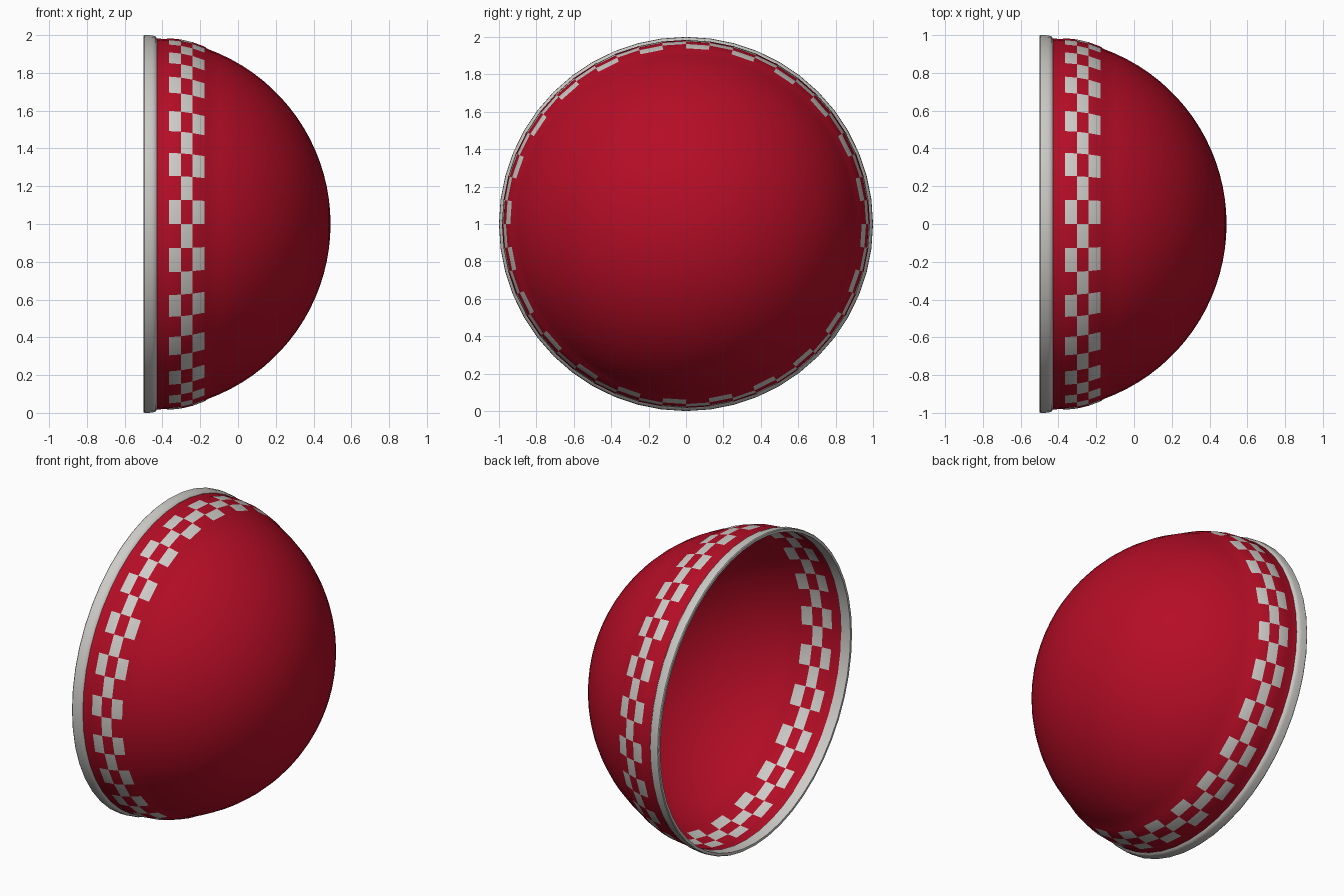
import bpy, bmesh, math

if "Cube" in bpy.data.objects:
    bpy.data.objects.remove(bpy.data.objects["Cube"])

SEGMENTS = 48            # one segment per checker cell
RADIUS, CENTRE = 0.985, -0.495


def material(name, colour):
    m = bpy.data.materials.new(name)
    m.diffuse_color = (*colour, 1.0)
    m.use_nodes = True
    m.node_tree.nodes["Principled BSDF"].inputs["Base Color"].default_value = m.diffuse_color
    return m


red = material("red", (0.46, 0.004, 0.019))
white = material("warm white", (0.61, 0.60, 0.57))


def revolve(name, profile, materials, closed=False, rule=None):
    """Spin (x, radius) points about the x axis; rule picks each face's material."""
    bm = bmesh.new()
    rings = []
    for x, r in profile:
        if r < 1e-4:
            rings.append([bm.verts.new((x, 0, 1))] * SEGMENTS)
            continue
        ring = []
        for j in range(SEGMENTS):
            a = 2 * math.pi * j / SEGMENTS
            ring.append(bm.verts.new((x, -r * math.cos(a), 1 + r * math.sin(a))))
        rings.append(ring)
    n = len(rings)
    for i in range(n if closed else n - 1):
        a, b = rings[i], rings[(i + 1) % n]
        for j in range(SEGMENTS):
            k = (j + 1) % SEGMENTS
            corners = list(dict.fromkeys((a[j], b[j], b[k], a[k])))
            face = bm.faces.new(corners)
            if rule:
                face.material_index = rule(i, j)
    mesh = bpy.data.meshes.new(name)
    bm.to_mesh(mesh)
    bm.free()
    for m in materials:
        mesh.materials.append(m)
    obj = bpy.data.objects.new(name, mesh)
    bpy.context.collection.objects.link(obj)
    bpy.ops.object.select_all(action='DESELECT')
    obj.select_set(True)
    bpy.context.view_layer.objects.active = obj
    bpy.ops.object.shade_smooth_by_angle(angle=math.radians(40))
    return obj


def sphere_point(x, lift=0.0):
    return x, math.sqrt(max(RADIUS ** 2 - (x - CENTRE) ** 2, 0)) + lift


# Dome: thin open shell with a slightly raised checkered strip
strip = [(-0.44, 0), (-0.385, 0), (-0.365, 0.007), (-0.302, 0.011),
         (-0.24, 0.011), (-0.178, 0.007), (-0.16, 0)]
profile = [sphere_point(x, lift) for x, lift in strip]
start = math.acos((-0.16 - CENTRE) / RADIUS)
STEPS = 18
for s in range(1, STEPS + 1):
    t = start * (1 - s / STEPS)
    profile.append((CENTRE + RADIUS * math.cos(t), RADIUS * math.sin(t)))


def checker(i, j):
    return 1 if 2 <= i <= 4 and (i + j) % 2 == 0 else 0


revolve("dome", profile, [red, white], rule=checker)

# Rim: narrow rounded band around the open edge
rim = [(-0.5, 0.980), (-0.5, 0.996), (-0.495, 1.0), (-0.455, 0.999),
       (-0.438, 0.994), (-0.43, 0.984), (-0.435, 0.976)]
revolve("rim", rim, [white], closed=True)
